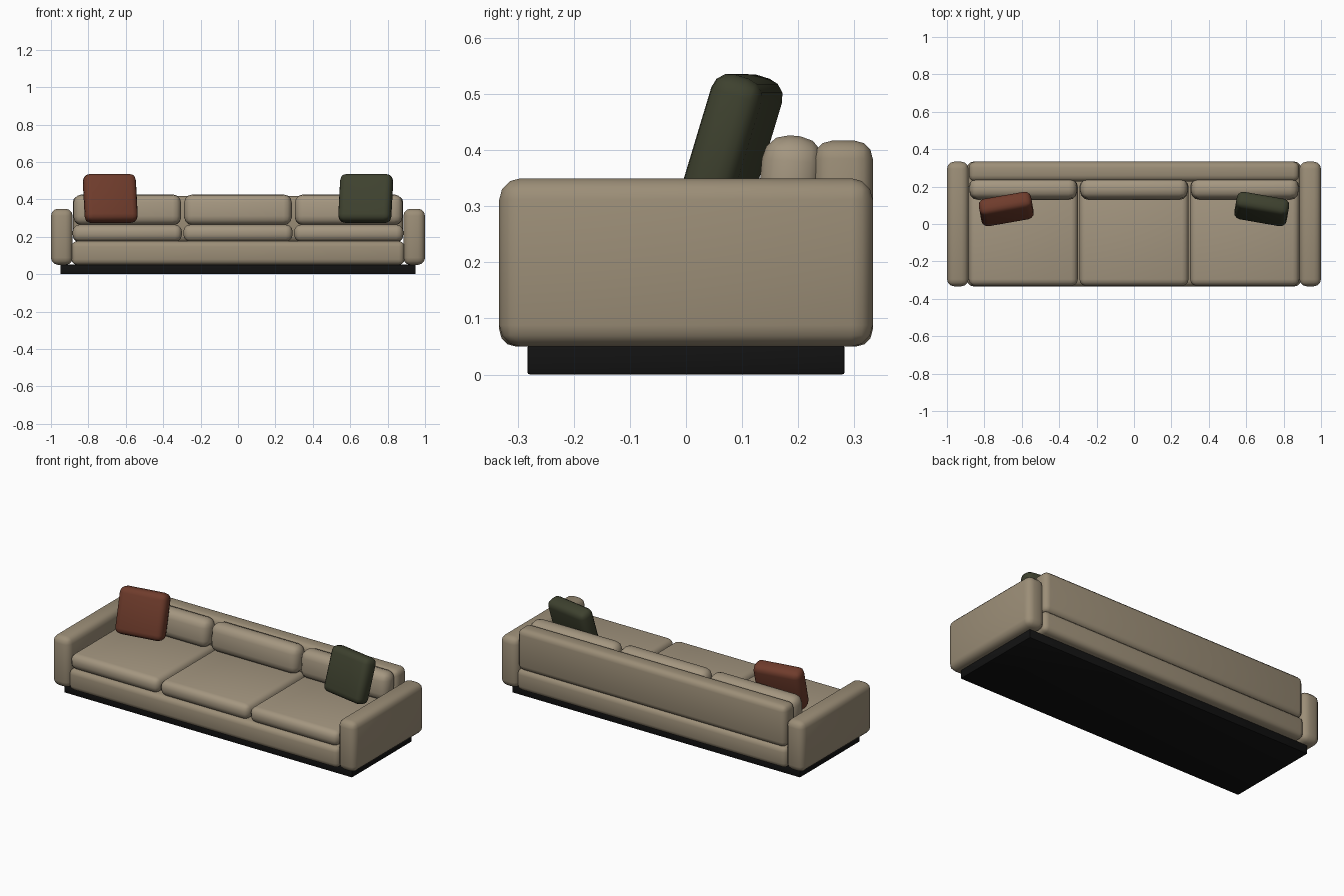
import bpy
from math import radians

if "Cube" in bpy.data.objects:
    bpy.data.objects.remove(bpy.data.objects["Cube"])


def material(name, rgb):
    m = bpy.data.materials.new(name)
    m.diffuse_color = (*rgb, 1)
    m.use_nodes = True
    m.node_tree.nodes["Principled BSDF"].inputs["Base Color"].default_value = m.diffuse_color
    return m


FABRIC = material("fabric", (0.33, 0.27, 0.185))
CUSHION = material("cushion_fabric", (0.37, 0.305, 0.215))
BLACK = material("black", (0.006, 0.006, 0.006))
RUST = material("rust", (0.16, 0.045, 0.025))
GREEN = material("green", (0.048, 0.053, 0.028))


def soft_box(name, x, y, z, bevel, mat, rot=(0, 0, 0), segments=3):
    """Rounded box from (min, max) ranges, rotated about its centre."""
    ranges = (x, y, z)
    centre = [(a + b) / 2 for a, b in ranges]
    bpy.ops.mesh.primitive_cube_add(size=1, location=centre)
    ob = bpy.context.object
    ob.name = name
    ob.scale = [b - a for a, b in ranges]
    bpy.ops.object.transform_apply(location=False, rotation=False, scale=True)
    mod = ob.modifiers.new("Bevel", "BEVEL")
    mod.width = bevel
    mod.segments = segments
    bpy.ops.object.modifier_apply(modifier="Bevel")
    ob.rotation_euler = [radians(a) for a in rot]
    bpy.ops.object.shade_smooth_by_angle(angle=radians(40))
    ob.data.materials.append(mat)
    return ob


# Plinth, base and backrest
soft_box("plinth", (-0.95, 0.95), (-0.283, 0.283), (0, 0.052), 0.005, BLACK, segments=2)
soft_box("base", (-0.89, 0.89), (-0.333, 0.333), (0.05, 0.177), 0.03, FABRIC)
soft_box("backrest", (-0.883, 0.883), (0.228, 0.333), (0.172, 0.417), 0.032, FABRIC)

# Arms
for side, x in (("left", (-1.0, -0.884)), ("right", (0.884, 1.0))):
    soft_box(side + "_arm", x, (-0.333, 0.333), (0.05, 0.35), 0.038, FABRIC)

# Three seat cushions and three back cushions
for i, label in enumerate(("left", "middle", "right")):
    c = (i - 1) * 0.592
    soft_box(label + "_seat_cushion", (c - 0.292, c + 0.292), (-0.331, 0.235),
             (0.175, 0.265), 0.036, CUSHION)
    soft_box(label + "_back_cushion", (c - 0.288, c + 0.288), (0.132, 0.242),
             (0.262, 0.426), 0.045, CUSHION, rot=(-5, 0, 0))

# Leaning throw pillows, mirrored
for name, s, mat in (("left_throw_pillow", -1, RUST), ("right_throw_pillow", 1, GREEN)):
    c = s * 0.683
    soft_box(name, (c - 0.142, c + 0.142), (0.033, 0.127), (0.273, 0.537),
             0.034, mat, rot=(-17, 0, -10 * s))
